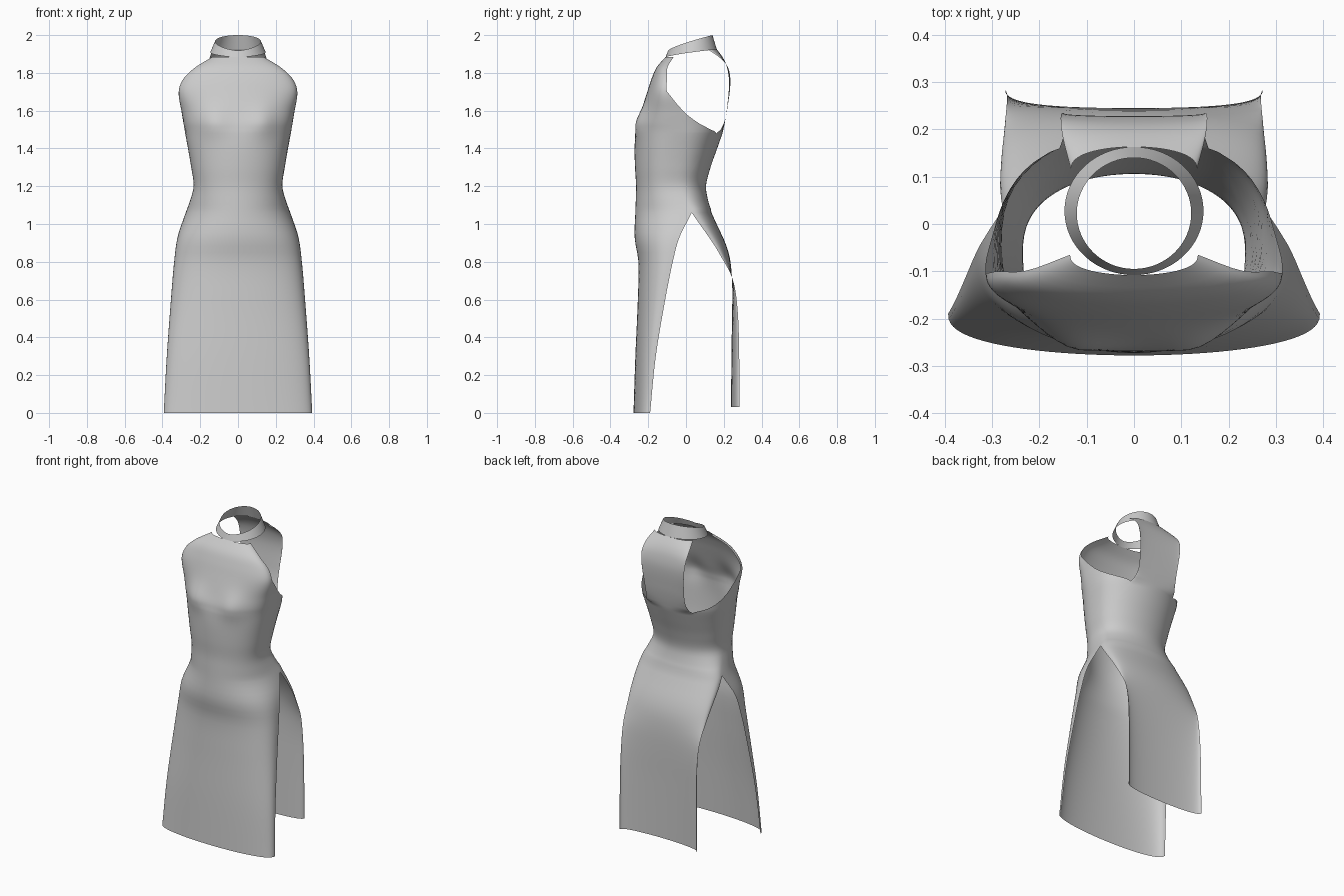
import bpy, bmesh
from math import sin, cos, pi, exp

if "Cube" in bpy.data.objects:
    bpy.data.objects.remove(bpy.data.objects["Cube"])

# Front panel and waist sections: z, half width, front y, seam y, back y, edge wrap (1 = side seam)
BODY = [
    (0.00, .393, -.278, -.19, .12, 1), (0.30, .377, -.268, -.16, .12, 1),
    (0.60, .355, -.255, -.11, .12, 1), (0.80, .338, -.252, -.07, .12, 1),
    (0.93, .320, -.272, -.035, .12, 1), (1.06, .277, -.268, .03, .135, 1),
    (1.12, .255, -.266, -.01, .118, 1.05), (1.20, .235, -.264, -.06, .106, 1.15),
    (1.30, .248, -.270, -.06, .13, 1.3), (1.40, .265, -.272, -.05, .165, 1.48),
    (1.48, .280, -.268, -.04, .193, 1.62), (1.505, .284, -.264, -.045, .20, 1.42),
    (1.535, .289, -.258, -.055, .205, 1.25), (1.59, .298, -.240, -.07, .21, 1.10),
    (1.70, .314, -.205, -.10, .21, 1), (1.77, .288, -.182, -.10, .21, 1),
    (1.83, .225, -.155, -.098, .21, 1), (1.885, .135, -.108, -.065, .21, 1)]
# Back skirt and back strap: z, edge x, edge y, centre y
BACK_SKIRT = [(0.03, .272, .283, .238), (0.40, .270, .280, .242), (0.60, .268, .268, .245),
              (0.72, .270, .243, .243), (0.82, .275, .190, .232), (0.90, .280, .142, .208),
              (1.00, .283, .072, .162), (1.06, .277, .03, .135)]
STRAP = [(1.48, .155, .172, .193), (1.54, .140, .203, .206), (1.62, .140, .220, .218),
         (1.75, .150, .235, .228), (1.83, .155, .222, .217), (1.88, .150, .180, .196),
         (1.925, .133, .115, .163)]


def sample(table, z):
    """Smooth interpolation of a table by its first column."""
    n = len(table)
    i = max(0, min(n - 2, sum(r[0] <= z for r in table) - 1))
    a, b = table[i], table[i + 1]
    p, q = table[max(i - 1, 0)], table[min(i + 2, n - 1)]
    h = b[0] - a[0]
    t = (z - a[0]) / h
    out = []
    for k in range(1, len(a)):
        m0 = (b[k] - p[k]) / (b[0] - p[0]) * h
        m1 = (q[k] - a[k]) / (q[0] - a[0]) * h
        out.append((2*t**3 - 3*t*t + 1)*a[k] + (t**3 - 2*t*t + t)*m0
                   + (3*t*t - 2*t**3)*b[k] + (t**3 - t*t)*m1)
    return out


def span(a, b, n):
    return [a + (b - a) * i / n for i in range(n + 1)]


def section(z, u):
    """Point on the body section: u = 0 front centre, 1 side, 2 back centre."""
    w, yf, mid, yb, _ = sample(BODY, z)
    s, c = sin(pi / 2 * abs(u)), cos(pi / 2 * u)
    depth = (yf - mid) if c > 0 else (yb - mid)
    x = w * s * (1 if u >= 0 else -1)
    y = mid + depth * abs(c) ** .8
    if c > 0:  # bust
        y -= .022 * exp(-((abs(x) - .13) / .07) ** 2 - ((z - 1.54) / .08) ** 2)
    return (x, y, z)


def back_row(z, table, cols):
    ex, ey, yc = sample(table, z)
    return [(-ex * sin(pi / 2 * t), ey + (yc - ey) * max(0, cos(pi / 2 * t)) ** .8, z)
            for t in cols]


def sheet(bm, rows):
    grid = [[bm.verts.new(p) for p in r] for r in rows]
    for lo, hi in zip(grid, grid[1:]):
        for i in range(len(lo) - 1):
            bm.faces.new((lo[i], lo[i + 1], hi[i + 1], hi[i]))


def finish(bm, name):
    bmesh.ops.remove_doubles(bm, verts=bm.verts[:], dist=.0005)
    for f in bm.faces:
        f.smooth = True
    me = bpy.data.meshes.new(name)
    bm.to_mesh(me)
    bm.free()
    ob = bpy.data.objects.new(name, me)
    bpy.context.collection.objects.link(ob)
    return ob


N = 40
cols = span(-1, 1, N)
waist = span(1.06, 1.48, 20)
bm = bmesh.new()

# Front panel, hem to neckline, its sides forming the slit and armhole edges
front_z = span(0, 1.06, 30)[:-1] + waist + span(1.48, 1.6, 12)[1:] + span(1.6, 1.885, 20)[1:]
sheet(bm, [[section(z, t * sample(BODY, z)[4]) for t in cols] for z in front_z])

# Back panel: hanging skirt, waist, narrow upper strap
rows = [back_row(z, BACK_SKIRT, cols) for z in span(.03, 1.06, 30)[:-1]]
for z in waist:
    u = sample(BODY, z)[4]
    right = [section(z, u + (2 - u) * k / (N // 2)) for k in range(N // 2 + 1)]
    rows.append(right + [(-x, y, zz) for x, y, zz in right[-2::-1]])
rows += [back_row(z, STRAP, cols) for z in span(1.48, 1.925, 26)[1:]]
sheet(bm, rows)
finish(bm, "dress_body")

# Standing halter collar, tilted up towards the back
bm = bmesh.new()
collar = []
for t in span(0, 1, 6):
    ring = []
    for k in range(65):
        a = 2 * pi * k / 64
        s, b = sin(a), (1 - cos(a)) / 2      # b: 0 at front, 1 at back
        low = (.147 * s, -.108 + .271 * b, 1.882 + .043 * b ** .7)
        top = (.121 * s, -.095 + .235 * b, 1.918 + .082 * b ** .75)
        e = t ** .8
        ring.append(tuple(p + (q - p) * e for p, q in zip(low, top)))
    collar.append(ring)
sheet(bm, collar)
finish(bm, "halter_collar")
